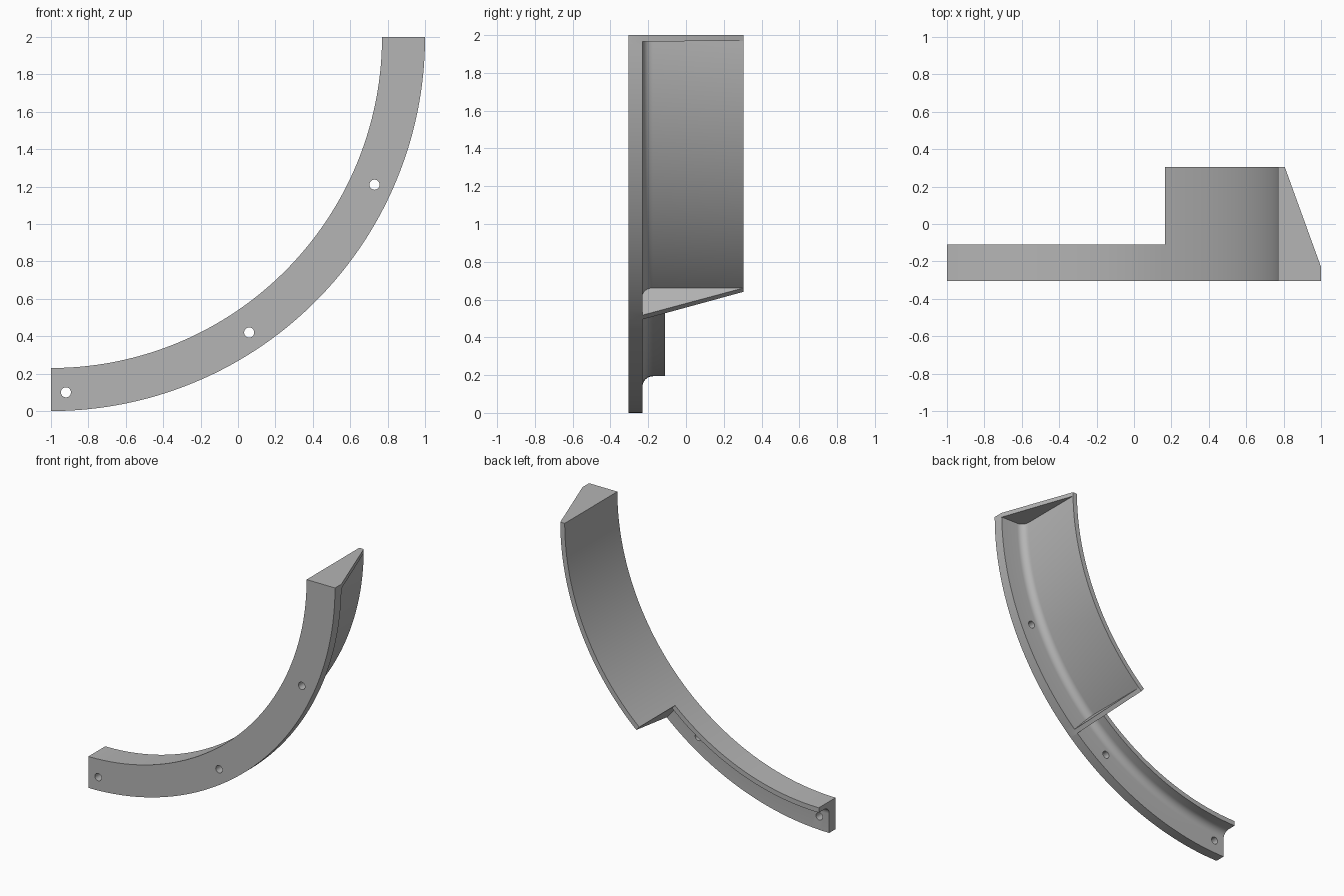
import bpy, bmesh, math

cube = bpy.data.objects.get("Cube")
if cube:
    bpy.data.objects.remove(cube, do_unlink=True)

# Main sizes: the arc is a quarter ring around CENTRE
CENTRE = (-1.0, 2.0)
R_IN, R_WALL, R_OUT = 1.77, 1.806, 2.0
FRONT, FLANGE, LIP, BACK = -0.305, -0.23, -0.11, 0.305
FILLET = 0.055
STEP_ANGLE = 48.8      # where the deep half meets the shallow half
PLATE = 0.97           # end plate thickness in degrees

grey = bpy.data.materials.new("light_grey")
grey.use_nodes = True
COLOUR = (0.46, 0.46, 0.46, 1)
grey.diffuse_color = COLOUR
grey.node_tree.nodes["Principled BSDF"].inputs["Base Color"].default_value = COLOUR


def make_object(name, bm):
    bmesh.ops.recalc_face_normals(bm, faces=bm.faces)
    mesh = bpy.data.meshes.new(name)
    bm.to_mesh(mesh)
    bm.free()
    mesh.materials.append(grey)
    obj = bpy.data.objects.new(name, mesh)
    bpy.context.collection.objects.link(obj)
    return obj


def on_arc(r, degrees):
    a = math.radians(degrees)
    return CENTRE[0] + r * math.cos(a), CENTRE[1] - r * math.sin(a)


def sweep(name, profile, start, end, steps):
    """Carry a closed (radius, depth) profile along the arc."""
    bm = bmesh.new()
    rings = []
    for i in range(steps + 1):
        ring = []
        for r, y in profile:
            x, z = on_arc(r, start + (end - start) * i / steps)
            ring.append(bm.verts.new((x, y, z)))
        rings.append(ring)
    n = len(profile)
    for a, b in zip(rings, rings[1:]):
        for k in range(n):
            bm.faces.new((a[k], a[(k + 1) % n], b[(k + 1) % n], b[k]))
    bm.faces.new(rings[0])
    bm.faces.new(rings[-1])
    return make_object(name, bm)


def angle_profile(depth):
    """Flange and inner wall with a rounded inside corner."""
    corner = []
    for i in range(9):
        a = math.radians(90 * i / 8)
        corner.append((R_WALL + FILLET * (1 - math.sin(a)),
                       FLANGE + FILLET * (1 - math.cos(a))))
    return [(R_IN, FRONT), (R_OUT, FRONT), (R_OUT, FLANGE)] + corner + \
           [(R_WALL, depth), (R_IN, depth)]


def apply_boolean(target, tool, operation):
    mod = target.modifiers.new(operation.lower(), 'BOOLEAN')
    mod.operation = operation
    mod.solver = 'EXACT'
    mod.object = tool
    bpy.context.view_layer.objects.active = target
    bpy.ops.object.modifier_apply(modifier=mod.name)
    bpy.data.objects.remove(tool, do_unlink=True)


# Deep upper half, closed by a triangular plate at each end
gusset = [(R_IN, FRONT), (R_OUT, FRONT), (R_OUT, FLANGE),
          (R_WALL, BACK), (R_IN, BACK)]
body = sweep("curved_bracket", angle_profile(BACK), PLATE, STEP_ANGLE - PLATE, 46)
parts = [
    sweep("top_plate", gusset, 0, PLATE, 1),
    sweep("middle_plate", gusset, STEP_ANGLE - PLATE, STEP_ANGLE, 1),
    # Shallow lower half
    sweep("lower_arc", angle_profile(LIP), STEP_ANGLE, 90, 40),
]
for part in parts:
    apply_boolean(body, part, 'UNION')

# Screw holes through the flange
for x, z in ((-0.92, 0.10), (0.06, 0.42), (0.73, 1.21)):
    bpy.ops.mesh.primitive_cylinder_add(
        vertices=32, radius=0.027, depth=0.2,
        location=(x, FRONT + 0.04, z), rotation=(math.pi / 2, 0, 0))
    hole = bpy.context.object
    hole.name = "hole_cutter"
    hole.hide_render = True
    apply_boolean(body, hole, 'DIFFERENCE')

# Smooth the curves, keep the edges sharp
bpy.ops.object.select_all(action='DESELECT')
body.select_set(True)
bpy.context.view_layer.objects.active = body
bpy.ops.object.shade_smooth_by_angle(angle=math.radians(25))
